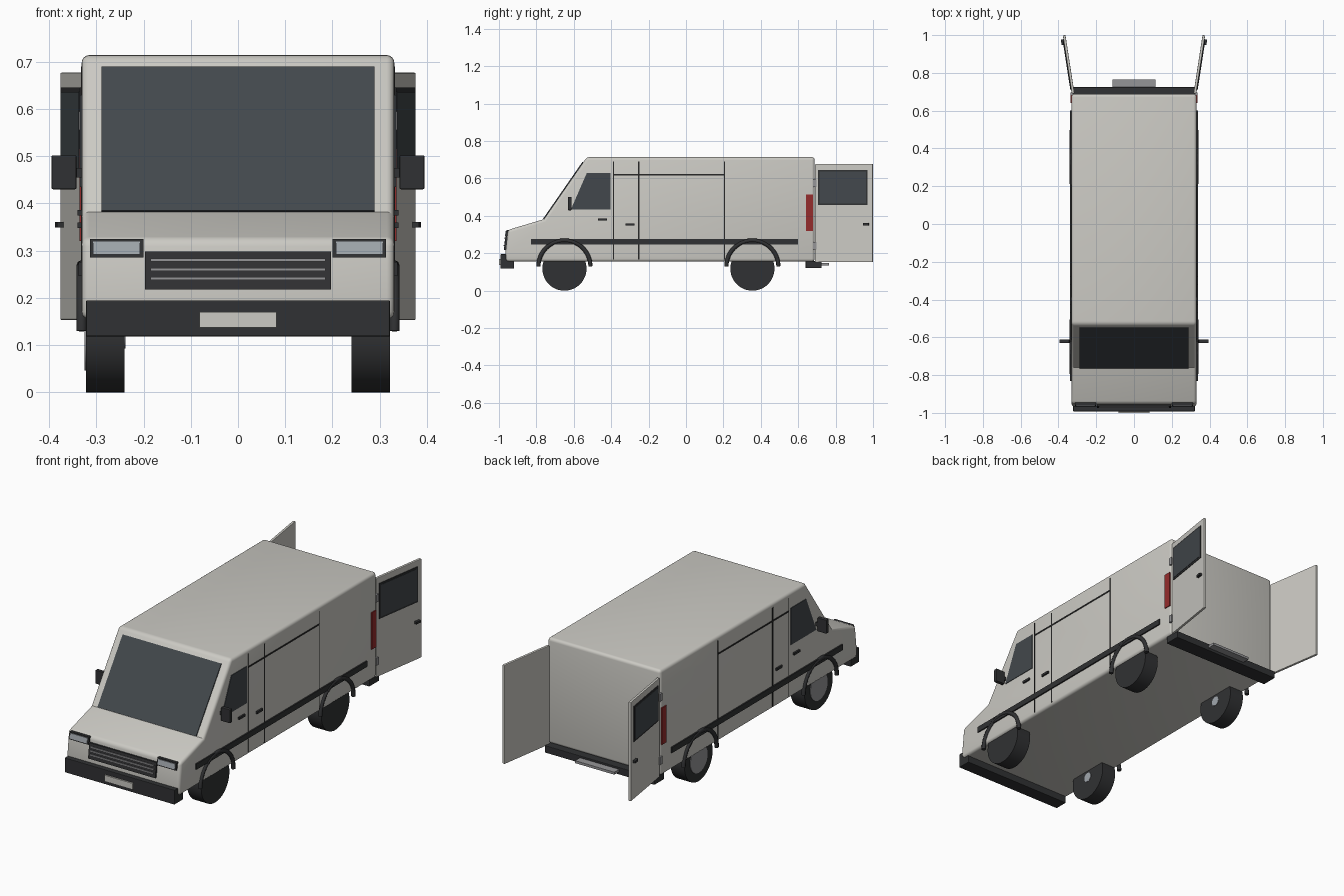
import bpy, bmesh, math
from mathutils import Vector, Matrix

if "Cube" in bpy.data.objects:
    bpy.data.objects.remove(bpy.data.objects["Cube"])


def material(name, rgb):
    m = bpy.data.materials.new(name)
    m.diffuse_color = (*rgb, 1)
    m.use_nodes = True
    m.node_tree.nodes["Principled BSDF"].inputs["Base Color"].default_value = m.diffuse_color
    return m


PAINT = material("paint", (0.60, 0.59, 0.55))
TRIM = material("trim", (0.03, 0.031, 0.033))
GLASS = material("glass", (0.055, 0.064, 0.072))
LAMP = material("lamp", (0.36, 0.39, 0.42))
RED = material("red_lamp", (0.30, 0.025, 0.025))
METAL = material("metal", (0.30, 0.30, 0.31))
SEAM = material("seam", (0.02, 0.02, 0.02))


def finish(name, bm, mat, mirror=False):
    bmesh.ops.recalc_face_normals(bm, faces=bm.faces)
    me = bpy.data.meshes.new(name)
    bm.to_mesh(me)
    bm.free()
    me.materials.append(mat)
    ob = bpy.data.objects.new(name, me)
    bpy.context.collection.objects.link(ob)
    if mirror:
        ob.modifiers.new("mirror", 'MIRROR')
    return ob


def smooth(ob, angle=30):
    for p in ob.data.polygons:
        p.use_smooth = True
    ob.data.set_sharp_from_angle(angle=math.radians(angle))


def box(name, x, y, z, mat, mirror=False, frame=None, bevel=0):
    bm = bmesh.new()
    bmesh.ops.create_cube(bm, size=1)
    for v in bm.verts:
        v.co = Vector(r[0] + (c + 0.5) * (r[1] - r[0]) for c, r in zip(v.co, (x, y, z)))
    if bevel:
        bmesh.ops.bevel(bm, geom=bm.edges[:], offset=bevel, segments=2, affect='EDGES', profile=0.5)
    if frame:
        bm.transform(frame)
    return finish(name, bm, mat, mirror)


def prism(name, pts, x, mat, mirror=False, bevel=0):
    # side outline in (y, z) extruded along x
    bm = bmesh.new()
    f = bm.faces.new([bm.verts.new((x[0], *p)) for p in pts])
    ext = bmesh.ops.extrude_face_region(bm, geom=[f])
    bmesh.ops.translate(bm, vec=(x[1] - x[0], 0, 0),
                        verts=[g for g in ext["geom"] if isinstance(g, bmesh.types.BMVert)])
    bmesh.ops.recalc_face_normals(bm, faces=bm.faces)
    if bevel:
        sharp = [e for e in bm.edges if e.calc_face_angle(0) > 0.7]
        bmesh.ops.bevel(bm, geom=sharp, offset=bevel, segments=4, affect='EDGES', profile=0.5)
    return finish(name, bm, mat, mirror)


def cylinder(name, x, y, z, r, mat, segs=48):
    bm = bmesh.new()
    bmesh.ops.create_cone(bm, cap_ends=True, segments=segs, radius1=r, radius2=r, depth=x[1] - x[0])
    bm.transform(Matrix.Translation((sum(x) / 2, y, z)) @ Matrix.Rotation(math.pi / 2, 4, 'Y'))
    ob = finish(name, bm, mat)
    smooth(ob)
    return ob


# Body shell
body = prism("body", [(-0.963, 0.155), (-0.966, 0.2), (-0.952, 0.325), (-0.76, 0.382), (-0.53, 0.714),
                      (0.688, 0.714), (0.688, 0.155)], (-0.331, 0.331), PAINT, bevel=0.016)
smooth(body)

# Windscreen lies on the sloping face
prism("windscreen", [(-0.759, 0.382), (-0.549, 0.686), (-0.553, 0.690), (-0.764, 0.385)],
      (-0.289, 0.289), GLASS)

# Cab side windows
prism("side_window", [(-0.615, 0.435), (-0.403, 0.435), (-0.403, 0.63), (-0.53, 0.63)],
      (0.325, 0.334), GLASS, True)

# Front bumper and plate
box("front_bumper", (-0.322, 0.322), (-0.992, -0.92), (0.118, 0.195), TRIM, bevel=0.003)
box("front_plate", (-0.082, 0.082), (-1.0, -0.985), (0.137, 0.17), PAINT)

# Grille with slats
prism("grille", [(-0.974, 0.218), (-0.964, 0.298), (-0.94, 0.298), (-0.95, 0.218)], (-0.197, 0.197), TRIM)
for i in range(3):
    z = 0.241 + i * 0.0195
    y = -0.974 + (z - 0.218) / 8
    box("grille_slat", (-0.185, 0.185), (y - 0.004, y + 0.01), (z - 0.003, z + 0.003), METAL)

# Headlamps
prism("headlamp_frame", [(-0.966, 0.286), (-0.960, 0.325), (-0.94, 0.325), (-0.94, 0.286)],
      (0.2, 0.313), TRIM, True)
prism("headlamp_glass", [(-0.969, 0.292), (-0.964, 0.319), (-0.94, 0.319), (-0.94, 0.292)],
      (0.207, 0.307), LAMP, True)

# Side mirrors
box("mirror_arm", (0.325, 0.36), (-0.623, -0.613), (0.455, 0.475), TRIM, True)
box("mirror_head", (0.342, 0.395), (-0.631, -0.611), (0.43, 0.502), TRIM, True, bevel=0.003)

# Side rub strip, panel seams, handles and tail lamps
box("rub_strip", (0.325, 0.338), (-0.83, 0.60), (0.246, 0.276), TRIM, True)
for y, w in ((-0.387, 0.002), (-0.253, 0.004), (0.206, 0.002)):
    box("door_seam", (0.325, 0.3325), (y - w, y + w), (0.168, 0.69), SEAM, True)
box("slide_rail", (0.325, 0.333), (-0.387, 0.208), (0.615, 0.623), SEAM, True)
for y, z in ((-0.447, 0.38), (-0.30, 0.354)):
    box("door_handle", (0.325, 0.34), (y - 0.024, y + 0.024), (z - 0.006, z + 0.006), TRIM, True)
box("tail_lamp", (0.32, 0.336), (0.641, 0.68), (0.32, 0.515), RED, True)

# Rear bumper and step
box("rear_bumper", (-0.322, 0.322), (0.64, 0.724), (0.12, 0.158), TRIM, bevel=0.003)
box("rear_step", (-0.115, 0.115), (0.715, 0.764), (0.135, 0.148), METAL)

# Open rear doors: local frame is x outwards, y along the door
hinge = Matrix.Translation((0.329, 0.69, 0)) @ Matrix.Rotation(-math.radians(8.8), 4, 'Z')
box("rear_door", (-0.014, 0), (0, 0.312), (0.153, 0.677), PAINT, True, hinge, 0.003)
box("rear_door_frame", (-0.004, 0.003), (0.017, 0.285), (0.457, 0.645), TRIM, True, hinge)
box("rear_door_window", (-0.003, 0.005), (0.026, 0.276), (0.467, 0.636), GLASS, True, hinge)
box("rear_door_handle", (-0.002, 0.014), (0.262, 0.292), (0.349, 0.361), TRIM, True, hinge)
for z in (0.24, 0.575):
    box("door_hinge", (0.32, 0.337), (0.679, 0.697), (z - 0.02, z + 0.02), METAL, True)

# Wheels and arch trims
for y in (-0.65, 0.355):
    for s in (-1, 1):
        x = s * 0.281
        cylinder("tyre", (x - 0.041, x + 0.041), y, 0.118, 0.118, TRIM)
        if s < 0:
            cylinder("rim", (x - 0.044, x), y, 0.118, 0.072, METAL)
            cylinder("hub", (x, x + 0.043), y, 0.118, 0.025, LAMP, 24)
        cu = bpy.data.curves.new("wheel_arch", 'CURVE')
        cu.dimensions = '3D'
        cu.bevel_depth = 0.011
        cu.bevel_resolution = 2
        cu.use_fill_caps = True
        sp = cu.splines.new('POLY')
        sp.points.add(24)
        for i, p in enumerate(sp.points):
            a = math.pi * i / 24
            p.co = (s * 0.331, y + 0.139 * math.cos(a), 0.13 + 0.139 * math.sin(a), 1)
        cu.materials.append(TRIM)
        bpy.context.collection.objects.link(bpy.data.objects.new("wheel_arch", cu))
